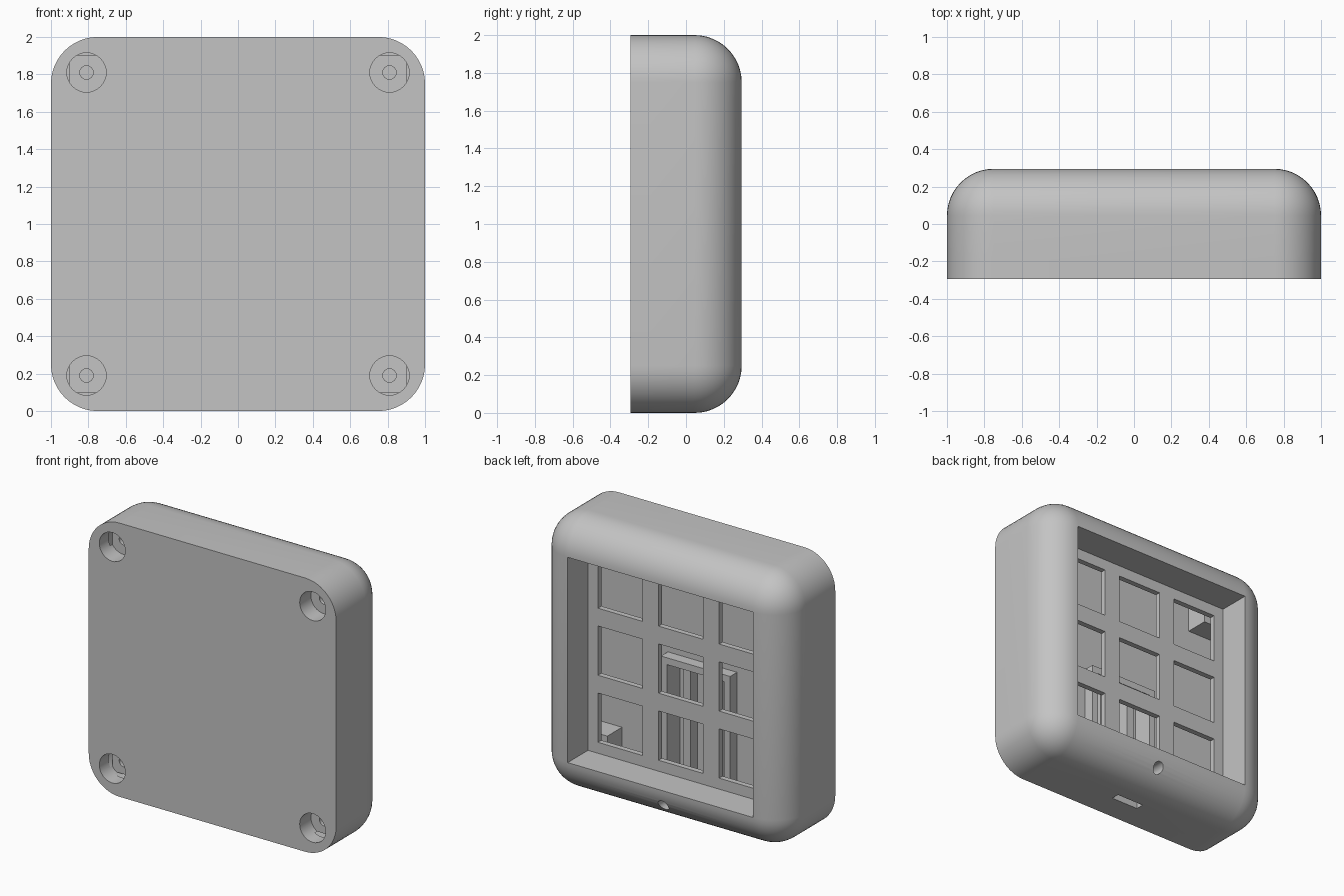
import bpy, bmesh, math
from mathutils import Matrix, Vector

if "Cube" in bpy.data.objects:
    bpy.data.objects.remove(bpy.data.objects["Cube"])

gray = bpy.data.materials.new("light gray plastic")
gray.diffuse_color = (0.55, 0.55, 0.55, 1)
gray.use_nodes = True
gray.node_tree.nodes["Principled BSDF"].inputs["Base Color"].default_value = gray.diffuse_color


def finish(bm, name, helper=False):
    bmesh.ops.recalc_face_normals(bm, faces=bm.faces)
    mesh = bpy.data.meshes.new(name)
    bm.to_mesh(mesh)
    bm.free()
    ob = bpy.data.objects.new(name, mesh)
    bpy.context.collection.objects.link(ob)
    mesh.materials.append(gray)
    ob.hide_render = helper
    return ob


def box(name, x, y, z, radius=0, round_back=False, helper=False):
    """Box from min/max pairs; rounds the y-running edges and optionally the back rim."""
    bm = bmesh.new()
    lo, hi = Vector((x[0], y[0], z[0])), Vector((x[1], y[1], z[1]))
    bmesh.ops.create_cube(bm, size=1)
    for v in bm.verts:
        v.co = (lo + hi) / 2 + Vector(a * b for a, b in zip(v.co, hi - lo))
    if radius:
        edges = []
        for e in bm.edges:
            a, b = e.verts[0].co, e.verts[1].co
            back = min(a.y, b.y) > y[1] - 1e-4
            if abs(a.y - b.y) > 1e-4 or (round_back and back):
                edges.append(e)
        bmesh.ops.bevel(bm, geom=edges, offset=radius, segments=12,
                        profile=0.5, affect='EDGES', clamp_overlap=True)
    return finish(bm, name, helper)


def cylinder(name, x, z, r, y0, y1, sides=32):
    bm = bmesh.new()
    m = Matrix.Translation((x, (y0 + y1) / 2, z)) @ Matrix.Rotation(math.pi / 2, 4, 'X')
    bmesh.ops.create_cone(bm, cap_ends=True, segments=sides, radius1=r, radius2=r,
                          depth=y1 - y0, matrix=m)
    return finish(bm, name, True)


def boolean(ob, other, op='DIFFERENCE'):
    """Apply a boolean and drop the tool object."""
    mod = ob.modifiers.new("cut", 'BOOLEAN')
    mod.operation, mod.solver, mod.object = op, 'EXACT', other
    bpy.context.view_layer.objects.active = ob
    bpy.ops.object.modifier_apply(modifier=mod.name)
    bpy.data.objects.remove(other)


def smooth(ob):
    bpy.ops.object.select_all(action='DESELECT')
    ob.select_set(True)
    bpy.context.view_layer.objects.active = ob
    bpy.ops.object.shade_smooth_by_angle(angle=math.radians(30))


FRONT, SEAM, BACK = -0.295, -0.19, 0.295

# Shell: rounded housing with an inner cavity and a square display recess
shell = box("shell", (-1, 1), (SEAM, BACK), (0, 2), 0.25, True)
boolean(shell, box("cavity", (-.94, .94), (SEAM - .1, .02), (.06, 1.94), 0.19, helper=True))
boolean(shell, box("recess", (-.75, .75), (.06, .5), (.25, 1.75), helper=True))

# Three by three grid of square windows in the recessed plate
for i in (-1, 0, 1):
    for j in (-1, 0, 1):
        cx, cz = i * .49, 1 + j * .49
        boolean(shell, box("window", (cx - .18, cx + .18), (-.02, .1),
                           (cz - .18, cz + .18), helper=True))

# Round sensor hole in the lower rim and cable slot in the underside
boolean(shell, cylinder("sensor_hole", 0, .125, .04, -.02, .5))
boolean(shell, box("cable_slot", (-.11, .11), (-.1, -.04), (-.1, .1), helper=True))
smooth(shell)

# Front lid with corner screw posts
lid = box("lid", (-1, 1), (FRONT, SEAM), (0, 2), 0.25)
corners = [(sx, sz) for sx in (-1, 1) for sz in (-1, 1)]
for sx, sz in corners:
    xs = sorted((sx * .65, sx * .90))
    zs = sorted((1 + sz * .65, 1 + sz * .90))
    boolean(lid, box("post", xs, (SEAM - .03, -.02), zs, helper=True), 'UNION')

# Board holder: raised frame around a pocket sunk into the lid, with two ribs
boolean(lid, box("holder", (-.28, .28), (SEAM - .03, -.11), (.08, 1.0), helper=True), 'UNION')
boolean(lid, box("pocket", (-.23, .23), (-.26, .1), (.07, .95), helper=True))
for s in (-1, 1):
    xs = sorted((s * .09, s * .15))
    boolean(lid, box("rib", xs, (-.27, -.18), (.06, .951), helper=True), 'UNION')

# Countersunk screw holes
for sx, sz in corners:
    x, z = sx * .81, 1 + sz * .81
    boolean(lid, cylinder("screw_head", x, z, .105, -.5, FRONT + .13))
    boolean(lid, cylinder("screw_hole", x, z, .036, -.4, .01, 16))
smooth(lid)
